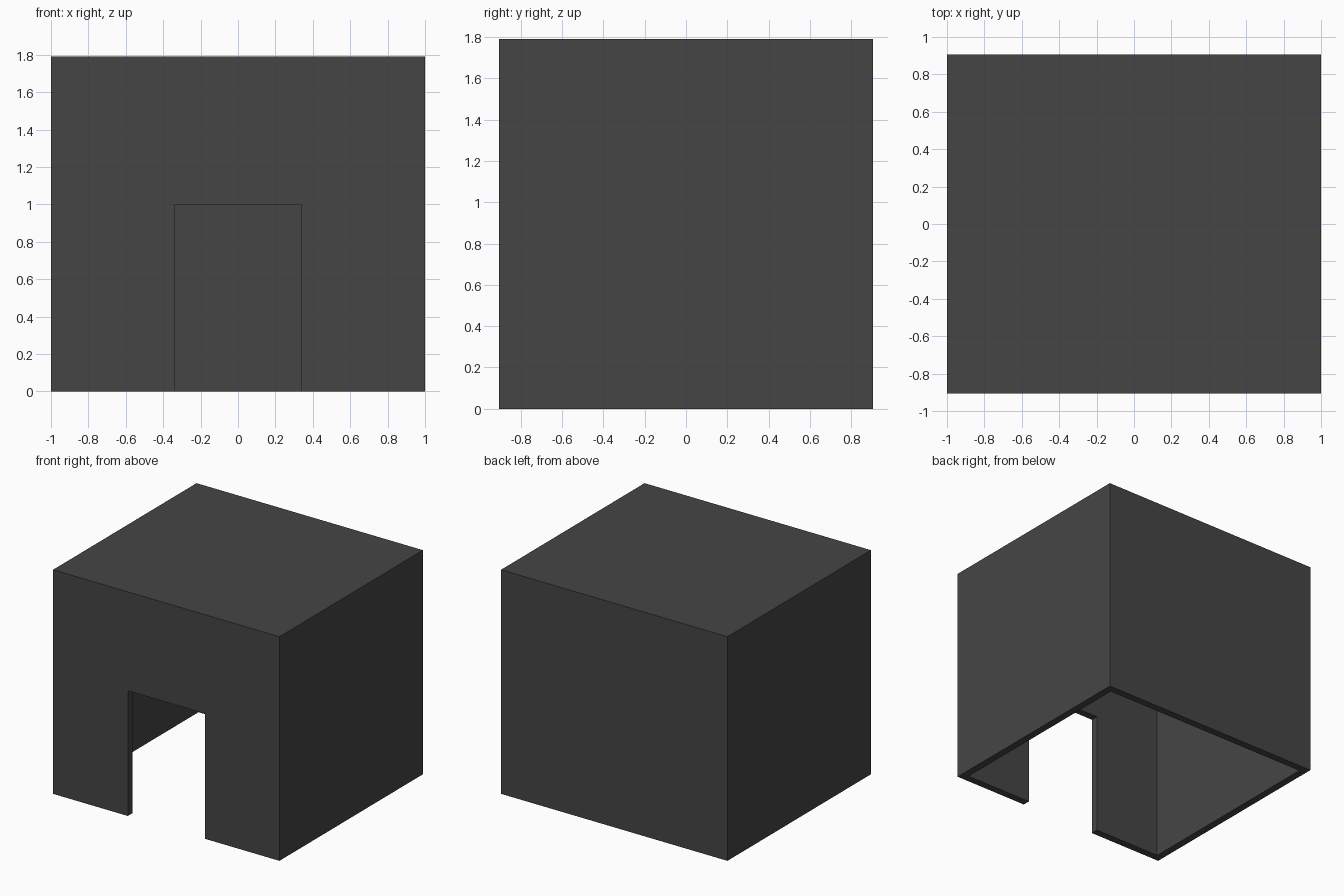
import bpy

if "Cube" in bpy.data.objects:
    bpy.data.objects.remove(bpy.data.objects["Cube"])

W, D, H = 2.0, 1.81, 1.79      # outer size
T = 0.06                       # wall thickness
DOOR_W, DOOR_H = 0.68, 1.0


def box(name, x, y, z):
    """Axis-aligned box from (min, max) ranges."""
    bpy.ops.mesh.primitive_cube_add(size=1, location=[sum(r) / 2 for r in (x, y, z)])
    ob = bpy.context.object
    ob.name = name
    ob.scale = [r[1] - r[0] for r in (x, y, z)]
    bpy.ops.object.transform_apply(location=True, rotation=False, scale=True)
    return ob


# Outer shell of the shelter
shell = box("shelter_shell", (-W / 2, W / 2), (-D / 2, D / 2), (0, H))

# Cutters: open-bottomed interior and front doorway
interior = box("interior_cutter", (-W / 2 + T, W / 2 - T),
               (-D / 2 + T, D / 2 - T), (-0.2, H - T))
doorway = box("doorway_cutter", (-DOOR_W / 2, DOOR_W / 2),
              (-D / 2 - 0.2, -D / 2 + 0.3), (-0.3, DOOR_H))

for cutter in (interior, doorway):
    mod = shell.modifiers.new(cutter.name, 'BOOLEAN')
    mod.operation = 'DIFFERENCE'
    mod.solver = 'EXACT'
    mod.object = cutter
    bpy.context.view_layer.objects.active = shell
    bpy.ops.object.modifier_apply(modifier=mod.name)
    bpy.data.objects.remove(cutter)

# Dark grey finish
mat = bpy.data.materials.new("dark_grey")
mat.diffuse_color = (0.06, 0.06, 0.06, 1)
mat.use_nodes = True
mat.node_tree.nodes["Principled BSDF"].inputs["Base Color"].default_value = mat.diffuse_color
shell.data.materials.clear()
shell.data.materials.append(mat)
